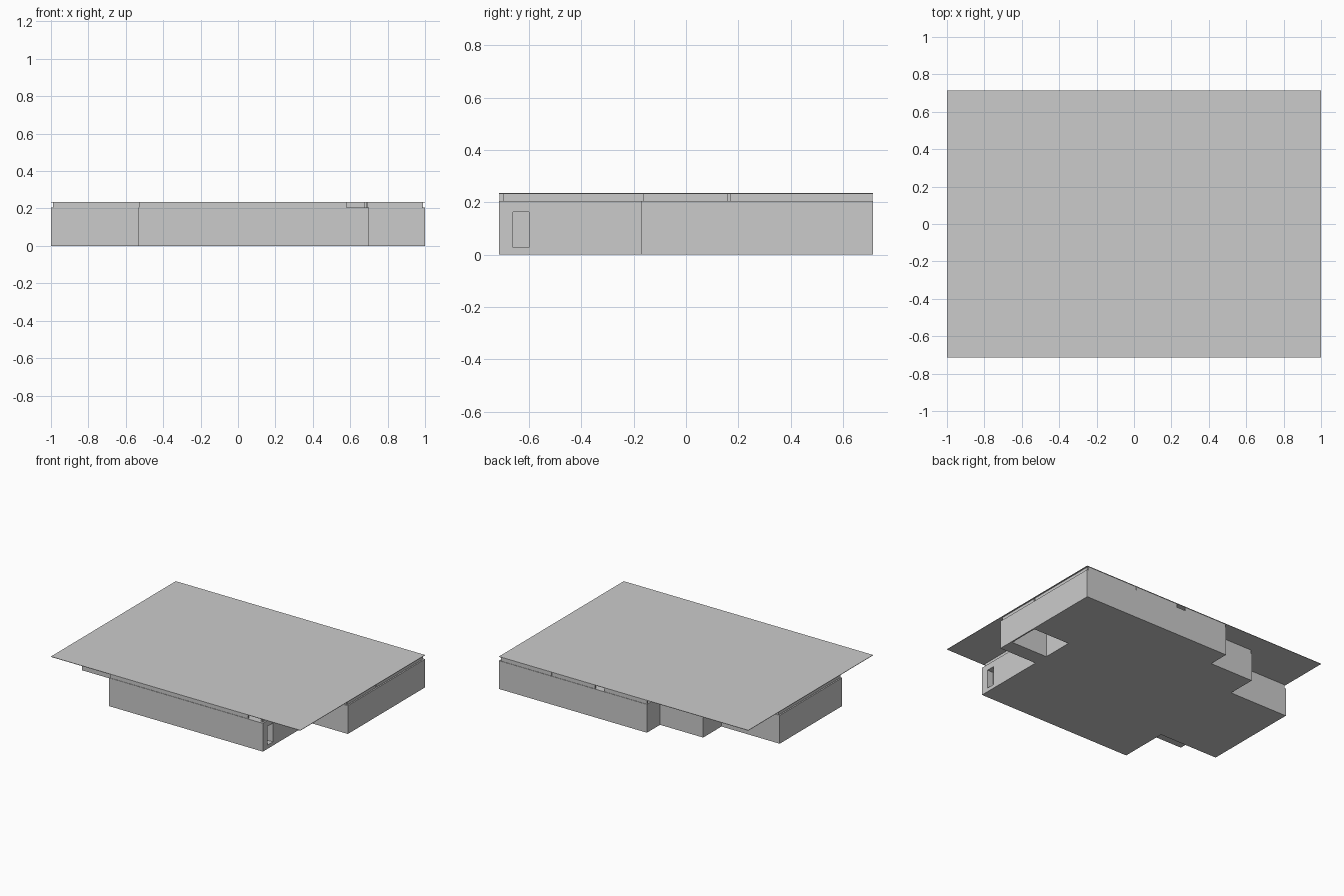
import bpy, bmesh

if "Cube" in bpy.data.objects:
    bpy.data.objects.remove(bpy.data.objects["Cube"])

WALL_TOP, ROOF = 0.205, 0.235


def box(name, x0, x1, y0, y1, z0, z1):
    bm = bmesh.new()
    bmesh.ops.create_cube(bm, size=1)
    for v in bm.verts:
        v.co = ((x0, x1)[v.co.x > 0], (y0, y1)[v.co.y > 0], (z0, z1)[v.co.z > 0])
    return finish(name, bm)


def finish(name, bm):
    bmesh.ops.recalc_face_normals(bm, faces=bm.faces)
    me = bpy.data.meshes.new(name)
    bm.to_mesh(me)
    bm.free()
    ob = bpy.data.objects.new(name, me)
    bpy.context.collection.objects.link(ob)
    return ob


def cut(target, cutter):
    cutter.hide_render = True
    cutter.hide_viewport = True
    mod = target.modifiers.new(cutter.name, 'BOOLEAN')
    mod.object = cutter
    mod.solver = 'EXACT'


# Building body: stepped floor plan raised to wall height
plan = [(-0.533, -0.715), (0.70, -0.715), (0.70, -0.17), (1, -0.17),
        (1, 0.715), (-0.187, 0.715), (-0.187, 0.565), (-0.533, 0.565),
        (-0.533, 0.355), (-1, 0.355), (-1, -0.36), (-0.533, -0.36)]
bm = bmesh.new()
face = bm.faces.new([bm.verts.new((x, y, 0)) for x, y in plan])
top = bmesh.ops.extrude_face_region(bm, geom=[face])['geom']
bmesh.ops.translate(bm, vec=(0, 0, WALL_TOP),
                    verts=[g for g in top if isinstance(g, bmesh.types.BMVert)])
body = finish("building_walls", bm)

# Side opening and the shaft open to the underside
cut(body, box("side_opening_cutter", 0.65, 0.75, -0.66, -0.60, 0.027, 0.163))
cut(body, box("shaft_cutter", 0.70, 0.99, -0.06, 0.165, -0.05, 0.195))

# Thin overhanging flat roof
box("flat_roof", -1, 1, -0.715, 0.715, ROOF - 0.003, ROOF)

# Clerestory bands between the walls and the roof
T = 0.012
bands = [  # x0, x1, y0, y1
    (-0.53, 0.58, -0.712, -0.712 + T),
    (0.69, 0.985, -0.165, -0.165 + T),
    (-0.99, -0.53, -0.357, -0.357 + T),
    (0.688 - T, 0.688, -0.70, -0.165),
    (0.99 - T, 0.99, -0.16, 0.16),
    (0.99 - T, 0.99, 0.17, 0.70),
    (0.58, 0.985, 0.712 - T, 0.712),
    (0.23, 0.575, 0.712 - T, 0.712),
    (-0.185, 0.155, 0.712 - T, 0.712),
    (-0.53, -0.187, 0.56 - T, 0.56),
    (-0.99, -0.53, 0.352 - T, 0.352),
    (-0.99, -0.99 + T, -0.35, 0.345),
    (-0.53, -0.53 + T, -0.70, -0.36),
]
for i, b in enumerate(bands):
    box(f"clerestory_band_{i + 1}", *b, WALL_TOP, ROOF - 0.003)
